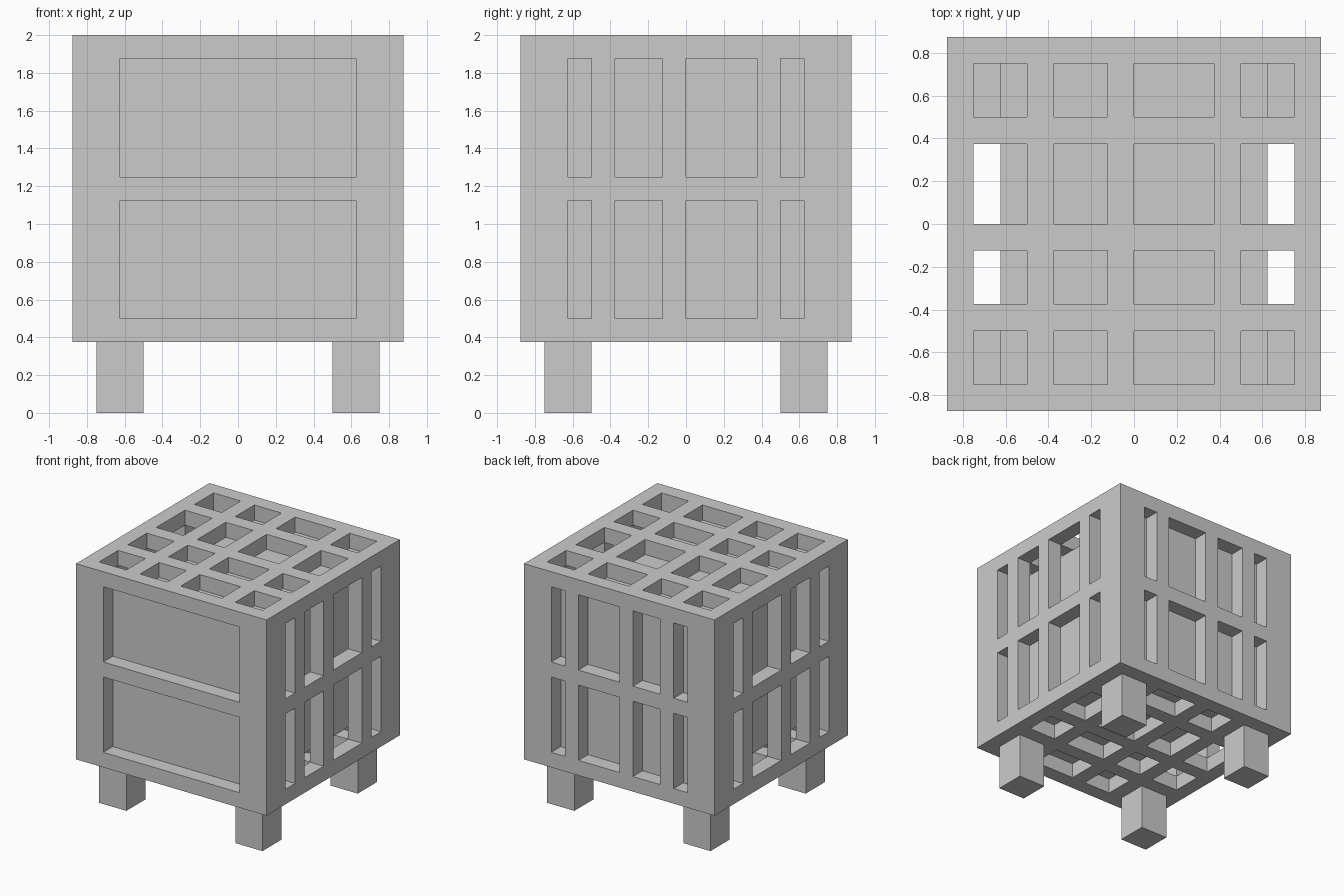
import bpy, bmesh
from itertools import product

if "Cube" in bpy.data.objects:
    bpy.data.objects.remove(bpy.data.objects["Cube"])

GREY = bpy.data.materials.new("plain grey")
GREY.diffuse_color = (0.6, 0.6, 0.6, 1)
GREY.use_nodes = True
GREY.node_tree.nodes["Principled BSDF"].inputs["Base Color"].default_value = GREY.diffuse_color


def finish(name, bm):
    me = bpy.data.meshes.new(name)
    bm.to_mesh(me)
    bm.free()
    me.materials.append(GREY)
    ob = bpy.data.objects.new(name, me)
    bpy.context.collection.objects.link(ob)
    return ob


def box(name, lo, hi):
    bm = bmesh.new()
    bmesh.ops.create_cube(bm, size=1)
    for v in bm.verts:
        v.co = [hi[i] if v.co[i] > 0 else lo[i] for i in range(3)]
    return finish(name, bm)


# Openings: uneven lattice columns, and two rows
TOP = [(-.75, -.5), (-.375, -.125), (0, .375), (.5, .75)]
SIDE = [(-.625, -.5), (-.375, -.125), (0, .375), (.5, .625)]
ROWS = [(.5, 1.125), (1.25, 1.875)]


def inside(v, spans):
    return any(a < v < b for a, b in spans)


def solid(x, y, z):
    """True where the lattice shell has material."""
    if abs(x) > .875 or abs(y) > .875 or not .375 < z < 2:
        return False
    wall_x, wall_y, wall_z = abs(x) > .75, abs(y) > .75, not .5 < z < 1.875
    if wall_x + wall_y + wall_z == 0:
        return False                              # hollow interior
    if wall_z:                                    # top and bottom lattices
        return not (inside(x, TOP) and inside(y, TOP))
    if wall_x:                                    # left and right lattices
        return not (inside(y, SIDE) and inside(z, ROWS))
    if y > 0:                                     # back lattice
        return not (inside(x, SIDE) and inside(z, ROWS))
    return not (abs(x) < .625 and inside(z, ROWS))  # two front openings


# Lattice shell: outer faces of the solid cells on an uneven grid
XY = [-.875, -.75, -.625, -.5, -.375, -.125, 0, .375, .5, .625, .75, .875]
Z = [.375, .5, 1.125, 1.25, 1.875, 2]
grid = [XY, XY, Z]


def cell_solid(c):
    if any(not 0 <= c[i] < len(grid[i]) - 1 for i in range(3)):
        return False
    return solid(*((grid[i][c[i]] + grid[i][c[i] + 1]) / 2 for i in range(3)))


bm = bmesh.new()
for c in product(range(11), range(11), range(5)):
    if not cell_solid(c):
        continue
    for axis, side in product(range(3), (0, 1)):
        near = list(c)
        near[axis] += 1 if side else -1
        if cell_solid(near):
            continue
        u, w = (axis + 1) % 3, (axis + 2) % 3
        quad = [(0, 0), (1, 0), (1, 1), (0, 1)]
        verts = []
        for a, b in (quad if side else quad[::-1]):
            n = list(c)
            n[axis] += side
            n[u] += a
            n[w] += b
            verts.append(bm.verts.new([grid[i][n[i]] for i in range(3)]))
        bm.faces.new(verts)
bmesh.ops.remove_doubles(bm, verts=bm.verts, dist=1e-4)
finish("lattice_shell", bm)

# Solid block inside, leaving a gap at the left and right
box("inner_block", (-.625, -.75, .5), (.625, .75, 1.875))

# Four legs
for sx, sy in product((-1, 1), (-1, 1)):
    cx, cy = sx * .625, sy * .625
    name = ("front" if sy < 0 else "back") + ("_left" if sx < 0 else "_right") + "_leg"
    box(name, (cx - .125, cy - .125, 0), (cx + .125, cy + .125, .375))
